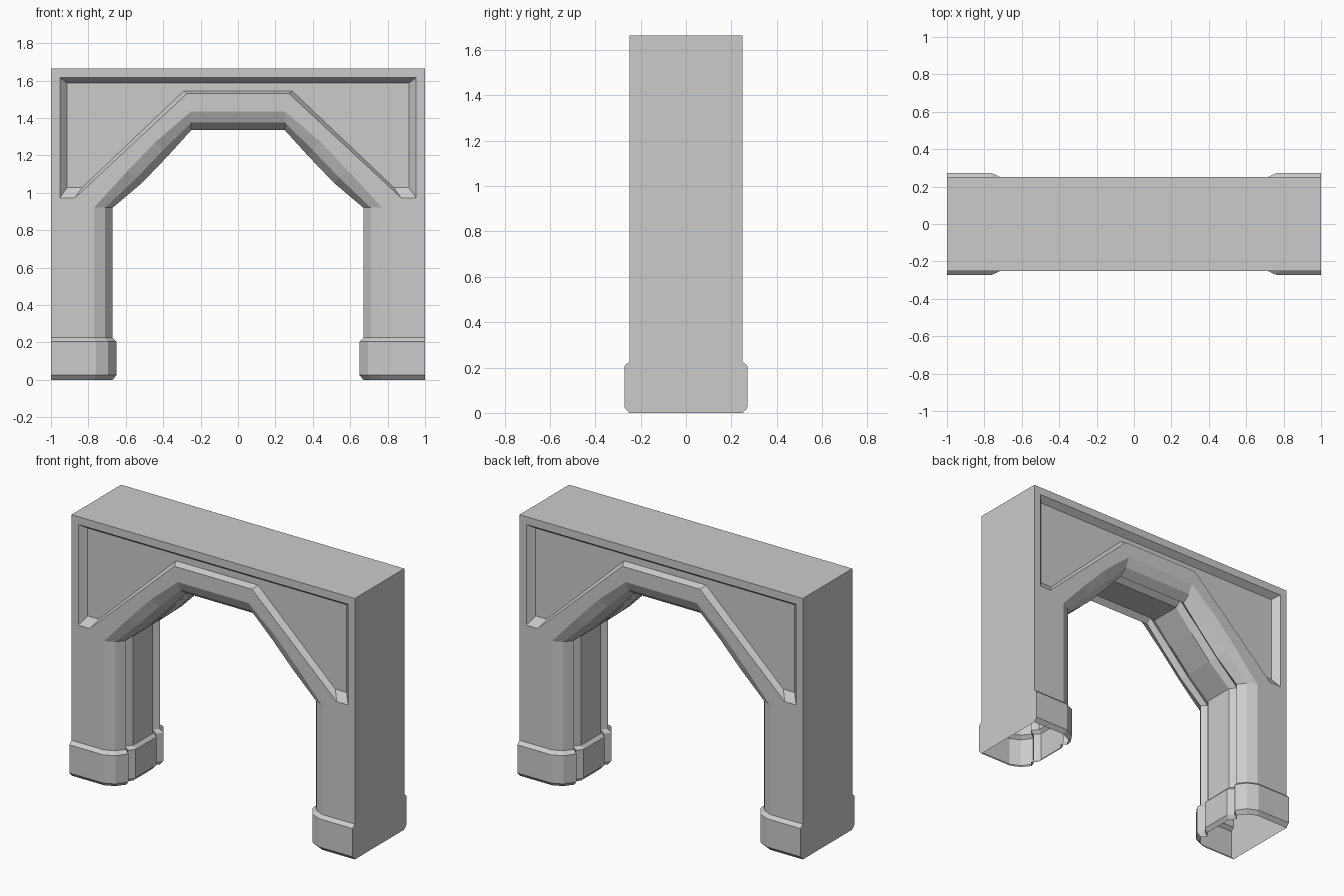
import bpy, bmesh

if "Cube" in bpy.data.objects:
    bpy.data.objects.remove(bpy.data.objects["Cube"])

def build(name, faces):
    """Mesh one quarter (x<=0, y<=0) from face point lists, then mirror it in x and y."""
    bm = bmesh.new()
    for pts in faces:
        bm.faces.new([bm.verts.new(p) for p in pts])
    bmesh.ops.remove_doubles(bm, verts=bm.verts, dist=0.0005)
    bmesh.ops.recalc_face_normals(bm, faces=bm.faces)
    side = next(f for f in bm.faces if all(v.co.x < -0.999 for v in f.verts))
    if side.normal.x > 0:
        bmesh.ops.reverse_faces(bm, faces=bm.faces)
    me = bpy.data.meshes.new(name)
    bm.to_mesh(me)
    bm.free()
    ob = bpy.data.objects.new(name, me)
    bpy.context.collection.objects.link(ob)
    mod = ob.modifiers.new("Mirror", 'MIRROR')
    mod.use_axis = (True, True, False)
    return ob

def bridge(rings):
    """Quads between successive rows of points."""
    return [[a[i], a[i + 1], b[i + 1], b[i]]
            for a, b in zip(rings, rings[1:]) for i in range(len(a) - 1)]

H, F, D = 1.665, -0.25, -0.21          # top, front plane, panel floor plane

# Moulding section: (distance back from the opening, y)
section = [(.10, F), (.04, -.222), (0, -.17), (.03, -.14), (0, -.10), (0, 0)]
# Opening path: point x, z and the direction pointing away from the opening
path = [(-.67, .225, -1, 0), (-.67, .92, -1, 0), (-.513, 1.053, -.75, .66),
        (-.374, 1.198, -.66, .75), (-.25, 1.335, 0, 1), (0, 1.335, 0, 1)]
rows = [[(x + d * nx, y, z + d * nz) for d, y in section] for x, z, nx, nz in path]
faces = bridge(rows)

# Sunken spandrel panel: rim on the front plane, floor behind it
rim = [(0, 1.615), (-.952, 1.615), (-.952, .973), (-.872, .973), (-.273, 1.53), (0, 1.53)]
floor = [(0, 1.587), (-.914, 1.587), (-.914, 1.027), (-.834, 1.027), (-.289, 1.545), (0, 1.545)]
rim = [(x, F, z) for x, z in rim]
floor = [(x, D, z) for x, z in floor]
faces += bridge([rim, floor]) + [floor]

# Front face around the panel, outer side and top
faces.append([(-1, F, .225), (-1, F, H), (0, F, H)] + rim + [r[0] for r in rows[::-1]])
faces.append([(-1, F, .225), (-1, F, H), (-1, 0, H), (-1, 0, .225)])
faces.append([(-1, F, H), (0, F, H), (0, 0, H), (-1, 0, H)])
build("arch", faces)

# Plinth feet: the leg outline swelling outwards, bevelled above and below
leg = [(-1, 0), (-1, F)] + [(-.67 - d, y) for d, y in section]
wide = [(-1, 0), (-1, -.272), (-.76, -.272), (-.695, -.242), (-.65, -.178),
        (-.68, -.14), (-.65, -.105), (-.65, 0)]
levels = [(leg, 0), (wide, .025), (wide, .205), (leg, .225)]
build("foot", bridge([[(x, y, z) for x, y in ring] for ring, z in levels]))
